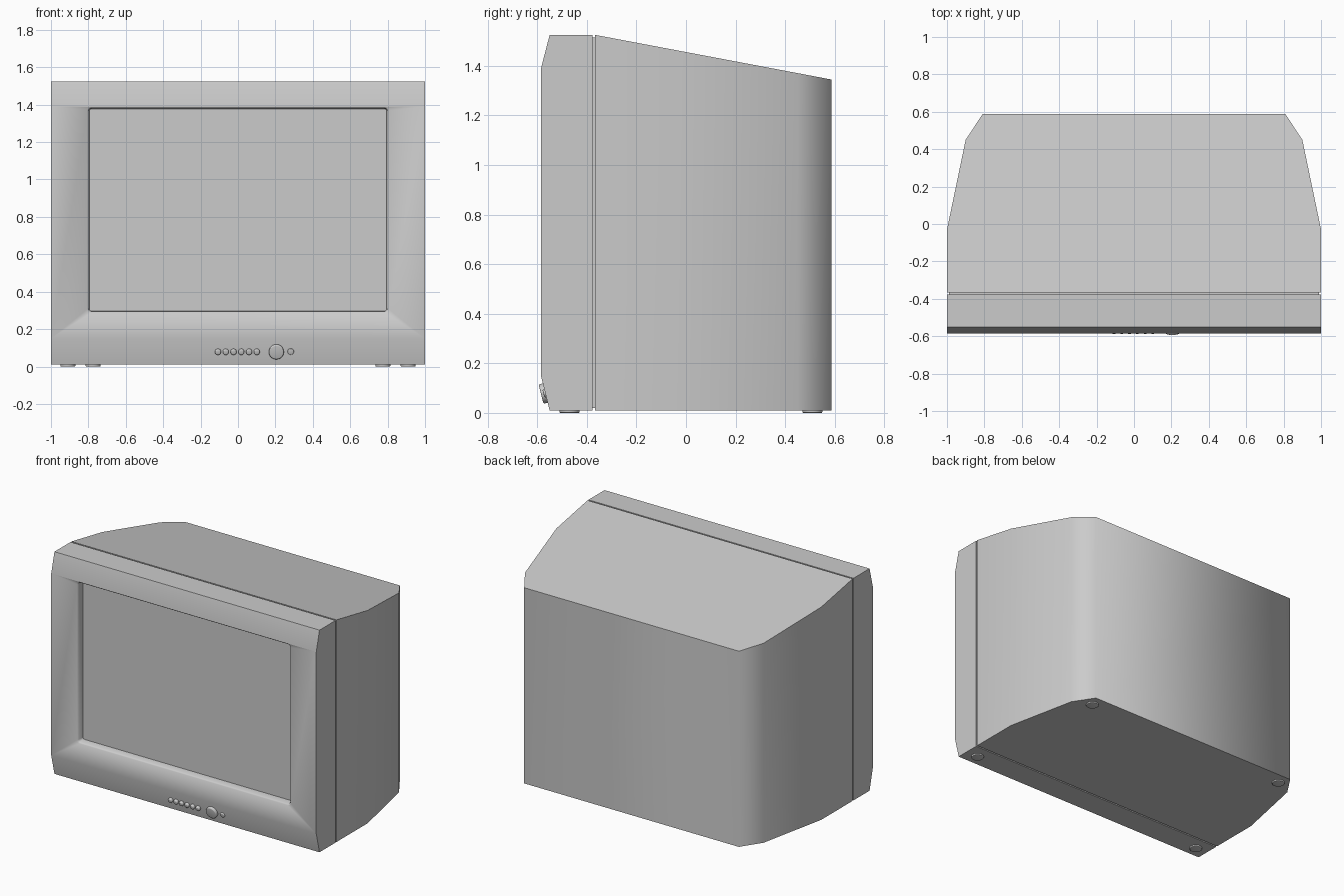
import bpy, bmesh
from math import sin, cos, pi, radians, atan2
from mathutils import Matrix, Vector

if "Cube" in bpy.data.objects:
    bpy.data.objects.remove(bpy.data.objects["Cube"])


def finish(name, bm, angle):
    mesh = bpy.data.meshes.new(name)
    bm.to_mesh(mesh)
    bm.free()
    ob = bpy.data.objects.new(name, mesh)
    bpy.context.collection.objects.link(ob)
    bpy.ops.object.select_all(action='DESELECT')
    ob.select_set(True)
    bpy.context.view_layer.objects.active = ob
    bpy.ops.object.shade_smooth_by_angle(angle=radians(angle))
    return ob


def loft(name, sections, front_cap=False, back_cap=False, steps=3):
    """Skin rectangles (y, half width, bottom, top, corner radius) along y."""
    bm = bmesh.new()
    rings = []
    for y, w, z0, z1, r in sections:
        ring = []
        corners = [(w - r, z0 + r), (w - r, z1 - r), (r - w, z1 - r), (r - w, z0 + r)]
        for c, (cx, cz) in enumerate(corners):
            for s in range(steps + 1):
                a = (c - 1 + s / steps) * pi / 2
                ring.append(bm.verts.new((cx + r * cos(a), y, cz + r * sin(a))))
        rings.append(ring)
    for a, b in zip(rings, rings[1:]):
        for i in range(len(a)):
            j = (i + 1) % len(a)
            bm.faces.new((a[i], b[i], b[j], a[j]))
    if front_cap:
        bm.faces.new(rings[0])
    if back_cap:
        bm.faces.new(rings[-1][::-1])
    bmesh.ops.remove_doubles(bm, verts=bm.verts, dist=1e-5)
    return finish(name, bm, 60)


def disc(name, loc, radius, height, tilt, bevel, segments=24):
    """Short cylinder rising from loc along its tilted axis, outer rim bevelled."""
    bm = bmesh.new()
    bmesh.ops.create_cone(bm, cap_ends=True, segments=segments, radius1=radius,
                          radius2=radius, depth=height,
                          matrix=Matrix.Translation((0, 0, height / 2)))
    rim = [e for e in bm.edges if all(v.co.z > height * 0.9 for v in e.verts)]
    bmesh.ops.bevel(bm, geom=rim, offset=bevel, segments=3, profile=0.5, affect='EDGES')
    bm.transform(Matrix.Translation(loc) @ Matrix.Rotation(tilt, 4, 'X'))
    return finish(name, bm, 40)


BOT, TOP = 0.01, 1.525
SEAM = (-0.372, 0.99, BOT + 0.01, TOP - 0.01, 0)
RECESS = (-0.535, 0.795, 0.297, 1.378, 0.012)


def top_z(y):
    return TOP - 0.189 * (y + 0.367)


# Screen and front bezel
loft("screen", [RECESS], front_cap=True)
loft("front_bezel", [
    RECESS,
    (-0.575, 0.798, 0.294, 1.381, 0.015),
    (-0.585, 0.806, 0.287, 1.388, 0.02),
    (-0.585, 1, 0.15, 1.39, 0),
    (-0.55, 1, BOT, TOP, 0),
    (-0.377, 1, BOT, TOP, 0),
    (-0.377, *SEAM[1:]),
    SEAM])

# Tapered rear housing, with sloping top
plan = [(-0.367, 1), (-0.03, 1), (0.45, 0.9), (0.587, 0.81)]
loft("rear_housing",
     [SEAM, (-0.367, *SEAM[1:])] + [(y, w, BOT, top_z(y), 0) for y, w in plan],
     back_cap=True)

# Controls on the sloping lower bezel
slope = atan2(0.035, 0.14)
tilt = pi / 2 + slope
panel = Vector((0, -0.5675, 0.08))
for i in range(6):
    disc(f"button_{i + 1}", panel + Vector((-0.107 + i * 0.0415, 0, 0)),
         0.016, 0.018, tilt, 0.006, 16)
disc("control_knob", panel + Vector((0.205, 0, 0)), 0.04, 0.018, tilt, 0.006, 32)
disc("indicator_light", panel + Vector((0.282, 0, 0)), 0.017, 0.008, tilt, 0.005, 16)

# Feet, in mirrored pairs
for side, sx in (("left", -1), ("right", 1)):
    for end, x, y in (("front", 0.91, -0.47), ("rear", 0.775, 0.51)):
        disc(f"{end}_foot_{side}", (sx * x, y, BOT + 0.002), 0.04, 0.012, pi, 0.004)
